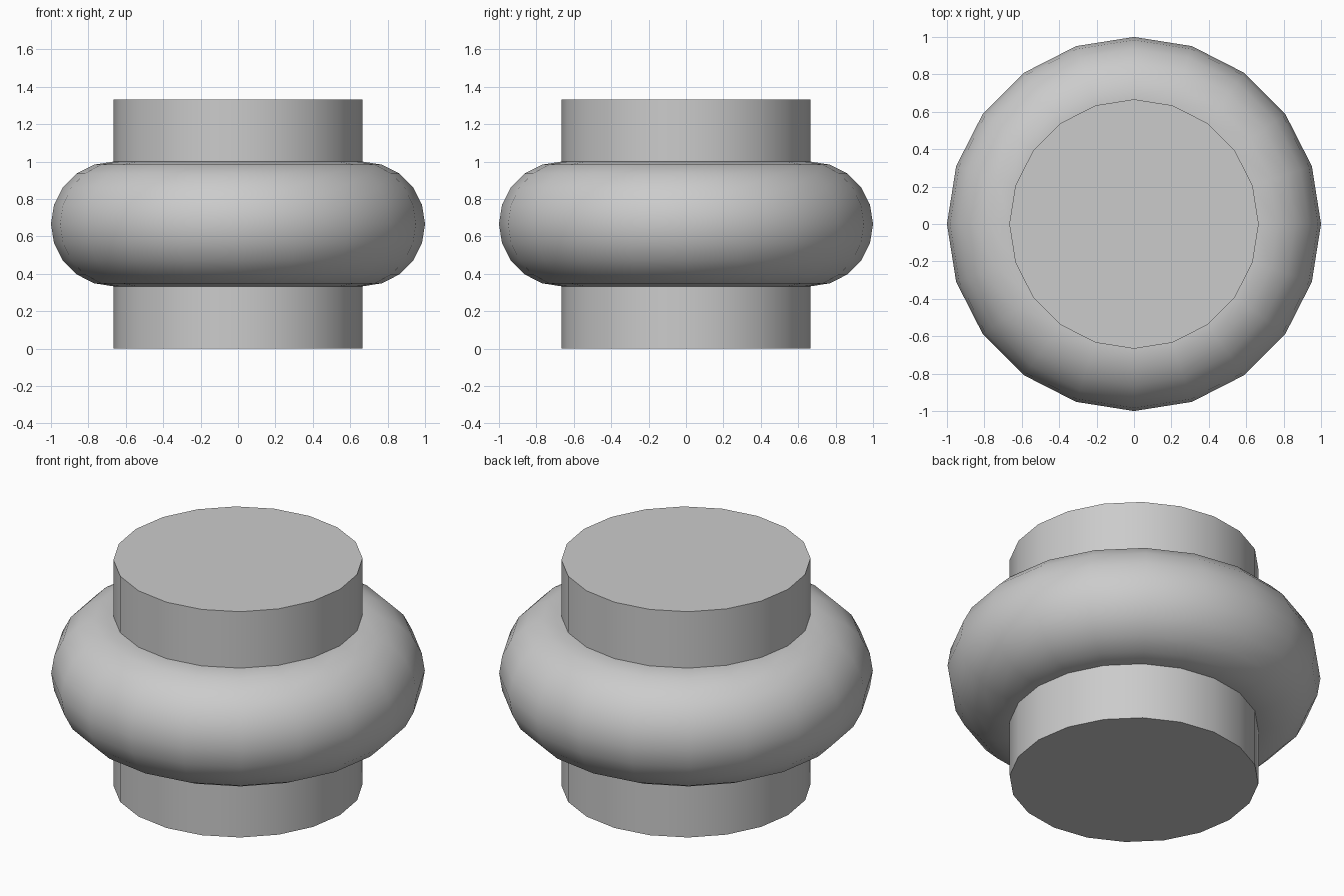
import bpy
import math

cube = bpy.data.objects.get("Cube")
if cube:
    bpy.data.objects.remove(cube, do_unlink=True)

SIDES = 20
RADIUS = 2 / 3
HEIGHT = 4 / 3

# Single light grey finish
grey = bpy.data.materials.new("light_grey")
grey.use_nodes = True
colour = (0.6, 0.6, 0.6, 1)
grey.diffuse_color = colour
grey.node_tree.nodes["Principled BSDF"].inputs["Base Color"].default_value = colour


def finish(name):
    """Name the active part, colour it and smooth its round faces."""
    part = bpy.context.object
    part.name = name
    part.data.materials.append(grey)
    bpy.ops.object.shade_smooth_by_angle(angle=math.radians(30))


# Straight core with flat ends
bpy.ops.mesh.primitive_cylinder_add(
    vertices=SIDES, radius=RADIUS, depth=HEIGHT, location=(0, 0, HEIGHT / 2))
finish("core_cylinder")

# Round ring around the middle of the core
bpy.ops.mesh.primitive_torus_add(
    major_segments=SIDES, minor_segments=SIDES, major_radius=RADIUS,
    minor_radius=RADIUS / 2, location=(0, 0, HEIGHT / 2))
finish("middle_ring")
